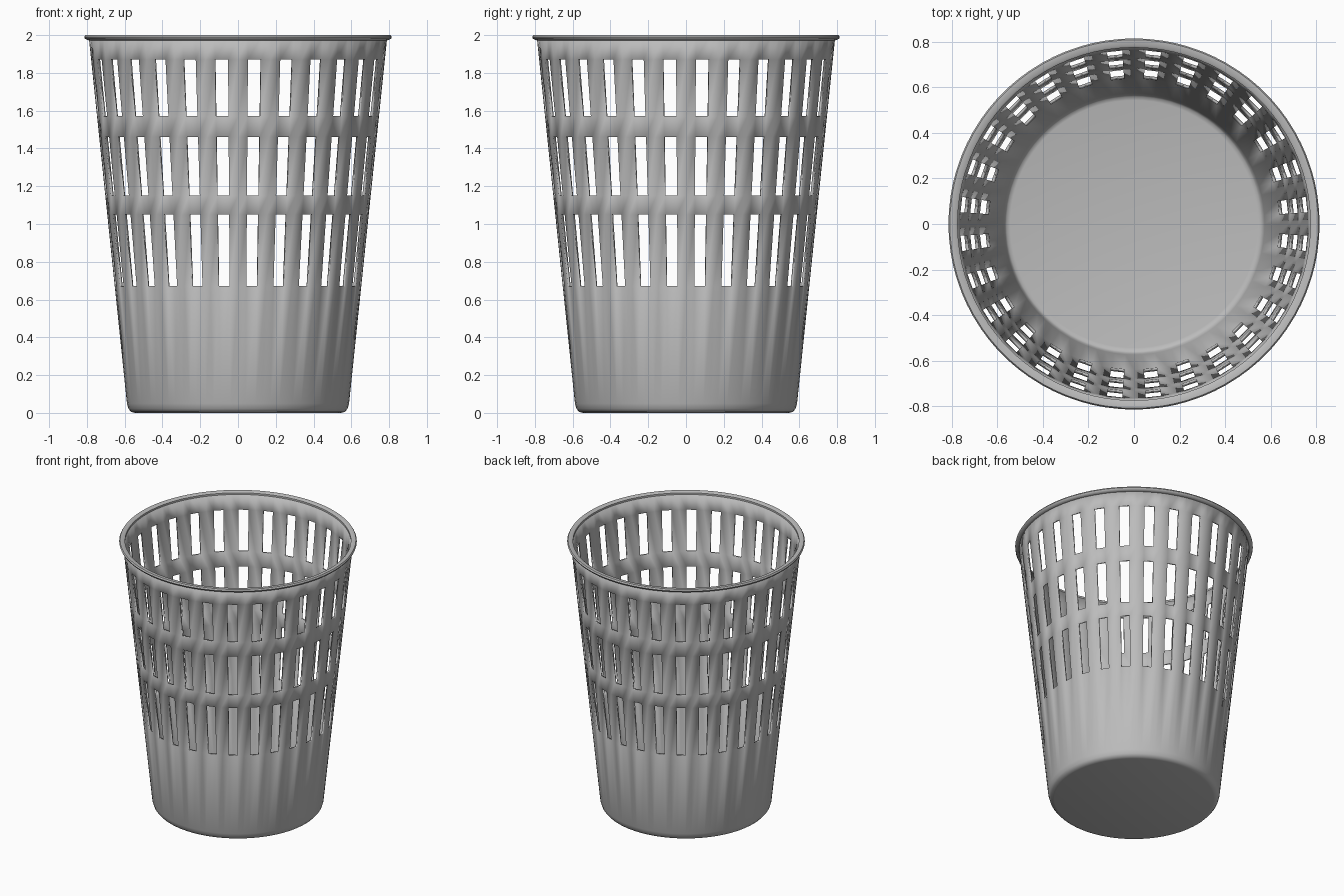
import bpy, bmesh
from math import cos, sin, pi, radians

if "Cube" in bpy.data.objects:
    bpy.data.objects.remove(bpy.data.objects["Cube"])

SLOTS = 28
STEP = 2 * pi / SLOTS
HALF = radians(2.55)                      # half the angular width of a slot
ROWS = [(0.67, 1.05), (1.15, 1.46), (1.57, 1.87)]

grey = bpy.data.materials.new("grey plastic")
grey.use_nodes = True
colour = (0.5, 0.5, 0.5, 1)
grey.diffuse_color = colour
grey.node_tree.nodes["Principled BSDF"].inputs["Base Color"].default_value = colour


def wall_radius(z):
    return 0.588 + (z - 0.05) * 0.202 / 1.94


def lathe(name, profile, angles, closed=False, skip=None):
    """Spin (radius, z) points round z; skip(column, z_mid) leaves a hole."""
    bm = bmesh.new()
    rings = [[bm.verts.new((r * cos(a), r * sin(a), z)) for a in angles] for r, z in profile]
    n = len(angles)
    pairs = list(zip(range(len(rings)), range(1, len(rings))))
    if closed:
        pairs.append((len(rings) - 1, 0))
    for i, k in pairs:
        z_mid = (profile[i][1] + profile[k][1]) / 2
        for j in range(n):
            if skip and skip(j, z_mid):
                continue
            m = (j + 1) % n
            bm.faces.new((rings[i][j], rings[i][m], rings[k][m], rings[k][j]))
    if not closed:
        bm.faces.new(rings[0][::-1])      # floor disc
    else:
        bmesh.ops.recalc_face_normals(bm, faces=bm.faces)
    mesh = bpy.data.meshes.new(name)
    bm.to_mesh(mesh)
    bm.free()
    mesh.materials.append(grey)
    obj = bpy.data.objects.new(name, mesh)
    bpy.context.collection.objects.link(obj)
    return obj


def smooth(obj, angle):
    bpy.ops.object.select_all(action="DESELECT")
    obj.select_set(True)
    bpy.context.view_layer.objects.active = obj
    bpy.ops.object.shade_smooth_by_angle(angle=radians(angle))


# Columns: the two sides of each slot, then the middle of the rib beside it
angles = []
for s in range(SLOTS):
    mid = (s + 0.5) * STEP
    angles += [mid - HALF, mid + HALF, mid + STEP / 2]

# Tapered basket with a rounded foot and three rows of slots
heights = [z for row in ROWS for z in row] + [1.99]
profile = [(0.545, 0.0), (0.567, 0.006), (0.58, 0.022), (0.588, 0.05)]
profile += [(wall_radius(z), z) for z in heights]
basket = lathe("basket", profile, angles,
               skip=lambda j, z: j % 3 == 0 and any(lo < z < hi for lo, hi in ROWS))
shell = basket.modifiers.new("wall thickness", "SOLIDIFY")
shell.thickness = 0.015
shell.offset = -1
smooth(basket, 40)

# Flared lip round the top
lip_profile = [(0.774, 1.975), (0.79, 1.972), (0.81, 1.98), (0.814, 1.99),
               (0.808, 2.0), (0.782, 2.0), (0.774, 1.994)]
lip = lathe("lip", lip_profile, angles, closed=True)
smooth(lip, 50)
